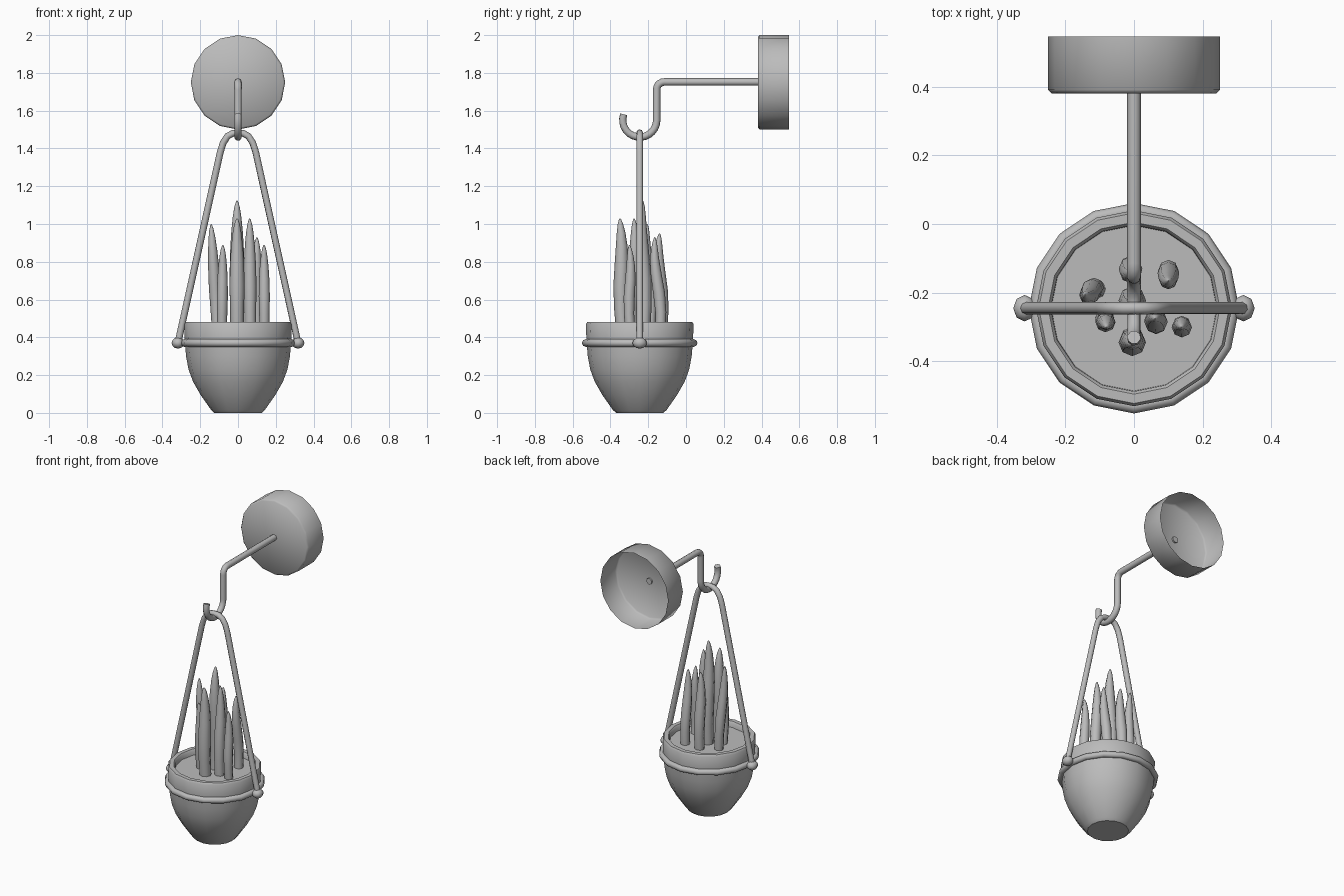
import bpy, bmesh, math
from mathutils import Vector, Matrix

cube = bpy.data.objects.get("Cube")
if cube:
    bpy.data.objects.remove(cube)

GREY = (0.5, 0.5, 0.5, 1)
grey = bpy.data.materials.new("plain_grey")
grey.use_nodes = True
grey.diffuse_color = GREY
grey.node_tree.nodes["Principled BSDF"].inputs["Base Color"].default_value = GREY

POT_Y = -0.245


def finish(name, bm, angle=40):
    bmesh.ops.remove_doubles(bm, verts=bm.verts, dist=0.0002)
    bmesh.ops.recalc_face_normals(bm, faces=bm.faces)
    mesh = bpy.data.meshes.new(name)
    bm.to_mesh(mesh)
    bm.free()
    mesh.materials.append(grey)
    obj = bpy.data.objects.new(name, mesh)
    bpy.context.collection.objects.link(obj)
    bpy.ops.object.select_all(action="DESELECT")
    obj.select_set(True)
    bpy.context.view_layer.objects.active = obj
    bpy.ops.object.shade_smooth_by_angle(angle=math.radians(angle))
    return obj


def lathe(name, profile, place, sides=16, angle=40):
    """Turn a (radius, height) profile about z, then place it."""
    bm = bmesh.new()
    verts = [bm.verts.new((r, 0, z)) for r, z in profile]
    edges = [bm.edges.new(pair) for pair in zip(verts, verts[1:])]
    bmesh.ops.spin(bm, geom=verts + edges, cent=(0, 0, 0), axis=(0, 0, 1),
                   angle=math.tau, steps=sides, use_merge=True)
    bm.transform(place)
    return finish(name, bm, angle)


def tube(name, points, radii, sides=8):
    """Sweep a round section along a path; the ends are capped."""
    points = [Vector(p) for p in points]
    bm = bmesh.new()
    rings, side = [], None
    for i, p in enumerate(points):
        ahead = points[min(i + 1, len(points) - 1)]
        behind = points[max(i - 1, 0)]
        t = (ahead - behind).normalized()
        if side is None:
            side = t.orthogonal()
        side = (side - t * side.dot(t)).normalized()
        up = t.cross(side)
        turns = [math.tau * k / sides for k in range(sides)]
        rings.append([bm.verts.new(p + radii[i] * (side * math.cos(a) + up * math.sin(a)))
                      for a in turns])
    for low, high in zip(rings, rings[1:]):
        for k in range(sides):
            n = (k + 1) % sides
            bm.faces.new((low[k], low[n], high[n], high[k]))
    bm.faces.new(rings[0])
    bm.faces.new(rings[-1])
    return finish(name, bm, 50)


def arc(cy, cz, r, start, end, steps):
    """Points of an arc in the x = 0 plane, angles in degrees."""
    angles = [math.radians(start + (end - start) * i / steps) for i in range(steps + 1)]
    return [(0, cy + r * math.cos(a), cz + r * math.sin(a)) for a in angles]


# Wall mount: a shallow cup, open at the back
lathe("wall_mount", [(0, 0.38), (0.24, 0.38), (0.25, 0.39), (0.25, 0.545)],
      Matrix.Translation((0, 0, 1.75)) @ Matrix.Rotation(-math.pi / 2, 4, "X"), angle=50)

# Arm with a bend and a hook
arm = [(0, 0.39, 1.752)] + arc(-0.115, 1.712, 0.04, 90, 180, 5)
arm += arc(POT_Y, 1.55, 0.09, 0, -200, 14)
tube("hook_arm", arm, [0.02] * len(arm))

# Pot with an inner lip
at_pot = Matrix.Translation((0, POT_Y, 0))
lathe("pot", [(0, 0), (0.125, 0), (0.142, 0.015), (0.198, 0.095), (0.238, 0.165),
              (0.262, 0.23), (0.275, 0.3), (0.282, 0.38), (0.285, 0.47),
              (0.277, 0.482), (0.25, 0.482), (0.242, 0.472), (0.24, 0.43)], at_pot)
lathe("soil", [(0, 0.445), (0.242, 0.445)], at_pot)

# Hoop round the pot
hoop = [(0.286 + 0.02 * math.cos(k * math.tau / 8), 0.37 + 0.02 * math.sin(k * math.tau / 8))
        for k in range(9)]
lathe("pot_hoop", hoop, at_pot, angle=60)

# Hanging rope, mirrored about the hook
half = [(0.318, 0.37), (0.094, 1.38), (0.078, 1.43), (0.055, 1.465), (0.028, 1.48)]
rope = [(-x, POT_Y, z) for x, z in half] + [(0, POT_Y, 1.483)]
rope += [(x, POT_Y, z) for x, z in reversed(half)]
tube("hanging_rope", rope, [0.018] * len(rope))

# Rope knobs
for side, label in ((1, "left"), (-1, "right")):
    bm = bmesh.new()
    bmesh.ops.create_uvsphere(bm, u_segments=8, v_segments=6, radius=0.035)
    bm.transform(Matrix.Translation((side * 0.318, POT_Y, 0.37))
                 @ Matrix.Diagonal((0.95, 1.1, 0.85, 1)))
    finish(label + "_knob", bm, 60)

# Leaves: base x, base y, tip x, tip y, tip height, thickness
leaves = [
    (-0.01, -0.13, -0.01, -0.14, 0.95, 0.036),
    (0.10, -0.135, 0.10, -0.165, 0.93, 0.033),
    (-0.11, -0.19, -0.142, -0.205, 1.0, 0.033),
    (-0.005, -0.225, -0.005, -0.23, 1.125, 0.042),
    (-0.085, -0.27, -0.08, -0.30, 0.89, 0.031),
    (0.065, -0.285, 0.062, -0.275, 1.03, 0.036),
    (0.14, -0.295, 0.138, -0.30, 0.89, 0.031),
    (-0.005, -0.335, -0.005, -0.35, 1.03, 0.042),
]
shape = [(0, 0.85), (0.2, 0.88), (0.4, 0.95), (0.6, 0.88), (0.75, 0.74),
         (0.87, 0.55), (0.95, 0.34), (0.99, 0.14), (1, 0.03)]
for i, (bx, by, tx, ty, top, thick) in enumerate(leaves):
    base, tip = Vector((bx, by, 0.435)), Vector((tx, ty, top))
    bow = Vector((0, 0.008 if by > POT_Y else -0.006, 0))
    path = [base.lerp(tip, f) + bow * math.sin(f * math.tau) for f, _ in shape]
    tube(f"leaf_{i + 1}", path, [thick * w for _, w in shape])
